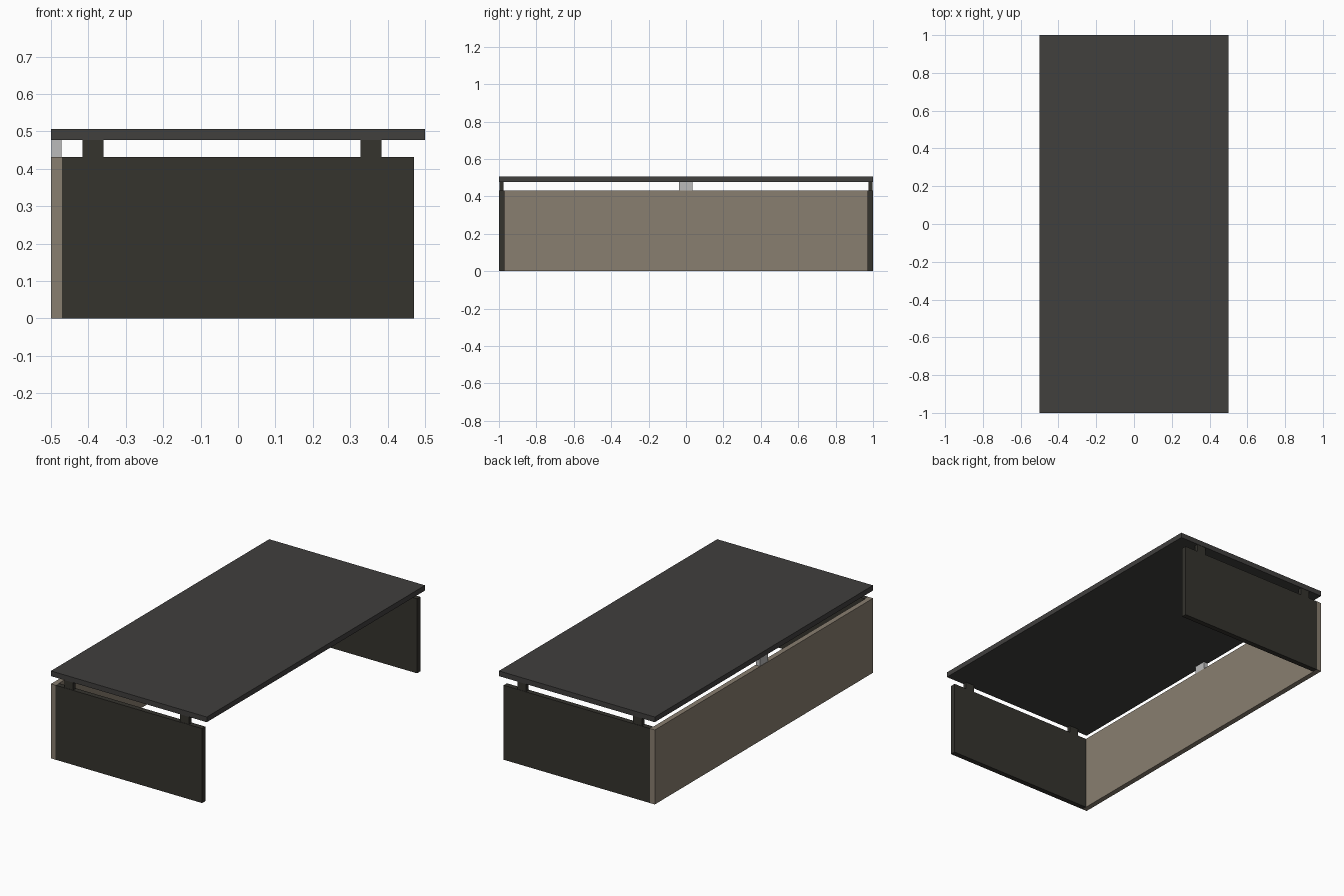
import bpy

if "Cube" in bpy.data.objects:
    bpy.data.objects.remove(bpy.data.objects["Cube"])


def material(name, color):
    m = bpy.data.materials.new(name)
    m.diffuse_color = (*color, 1)
    m.use_nodes = True
    m.node_tree.nodes["Principled BSDF"].inputs["Base Color"].default_value = m.diffuse_color
    return m


def box(name, x, y, z, mat):
    """Axis-aligned box from (min, max) ranges."""
    mid = [(a + b) / 2 for a, b in (x, y, z)]
    bpy.ops.mesh.primitive_cube_add(size=1, location=mid)
    ob = bpy.context.object
    ob.name = name
    ob.scale = [abs(b - a) for a, b in (x, y, z)]
    bpy.ops.object.transform_apply(location=False, rotation=False, scale=True)
    ob.data.materials.append(mat)
    return ob


dark = material("dark_wood", (0.035, 0.033, 0.027))
top_mat = material("charcoal_top", (0.052, 0.05, 0.048))
beige = material("beige_wood", (0.25, 0.21, 0.16))
metal = material("light_metal", (0.5, 0.5, 0.5))

PANEL_TOP, TOP_UNDER, TOP_Z = 0.432, 0.477, 0.507

# Desk top
box("desk_top", (-0.5, 0.5), (-1, 1), (TOP_UNDER, TOP_Z), top_mat)

# Long modesty panel and its central spacer
box("long_panel", (-0.5, -0.47), (-1, 1), (0, PANEL_TOP), beige)
box("long_panel_spacer", (-0.498, -0.472), (-0.038, 0.034),
    (PANEL_TOP, TOP_UNDER), metal)

# End panels, each carrying two spacers
for side, s in (("front", -1), ("back", 1)):
    box(side + "_end_panel", (-0.47, 0.47), sorted((s * 0.97, s)),
        (0, PANEL_TOP), dark)
    for label, cx in (("left", -0.388), ("right", 0.355)):
        box(f"{side}_{label}_spacer", (cx - 0.028, cx + 0.028),
            sorted((s * 0.975, s * 0.998)), (PANEL_TOP, TOP_UNDER), dark)
